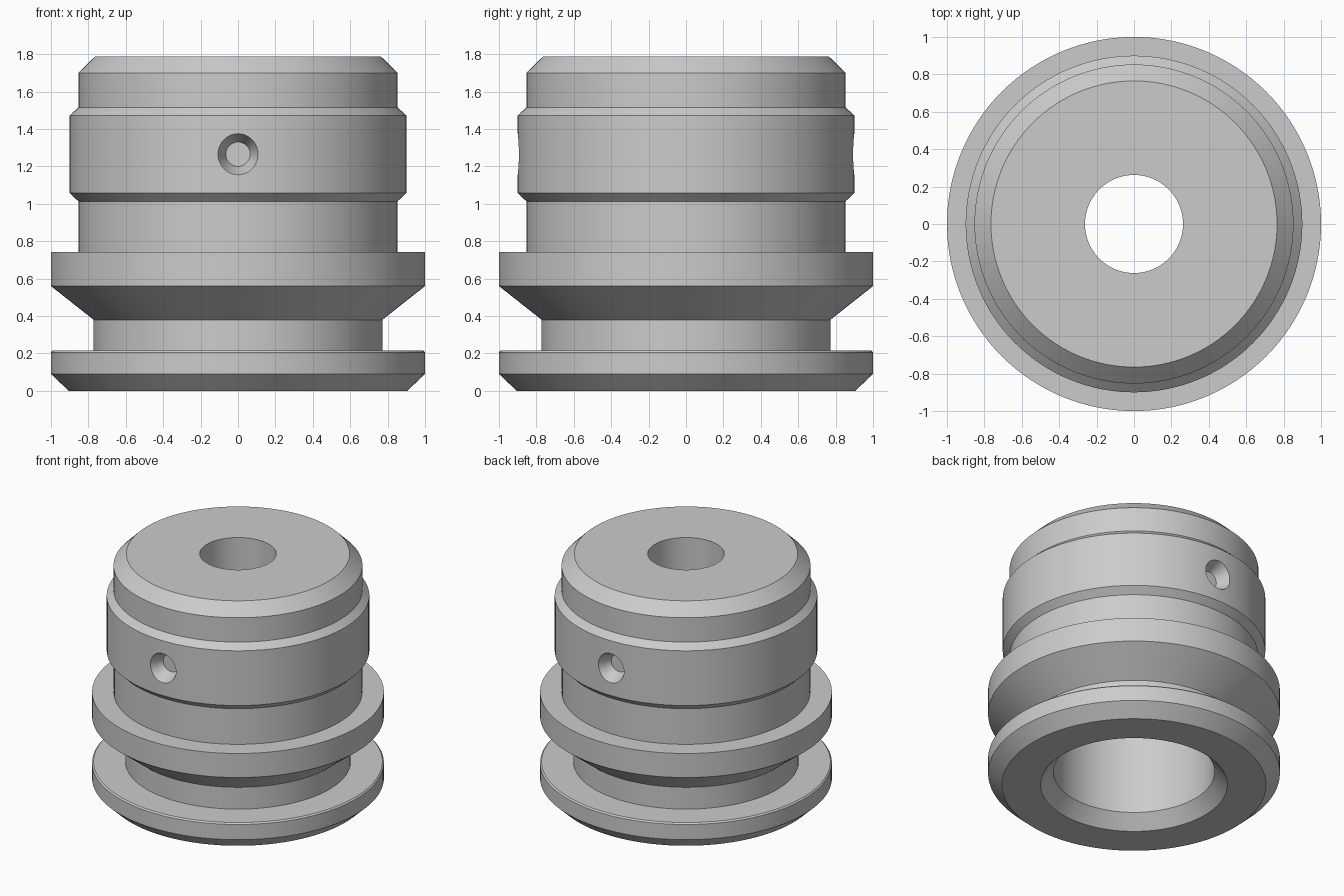
import bpy, bmesh, math
from mathutils import Matrix, Vector

if "Cube" in bpy.data.objects:
    bpy.data.objects.remove(bpy.data.objects["Cube"], do_unlink=True)

SEGMENTS = 128

grey = bpy.data.materials.new("plain_grey")
grey.use_nodes = True
colour = (0.6, 0.6, 0.6, 1)
grey.diffuse_color = colour
grey.node_tree.nodes["Principled BSDF"].inputs["Base Color"].default_value = colour


def add_object(name, bm):
    mesh = bpy.data.meshes.new(name)
    bm.to_mesh(mesh)
    bm.free()
    mesh.materials.append(grey)
    obj = bpy.data.objects.new(name, mesh)
    bpy.context.collection.objects.link(obj)
    return obj


def lathe(name, profile):
    """Turn a closed (radius, height) outline around the z axis."""
    bm = bmesh.new()
    verts = [bm.verts.new((r, 0, z)) for r, z in profile]
    edges = [bm.edges.new((a, b)) for a, b in zip(verts, verts[1:] + verts[:1])]
    bmesh.ops.spin(bm, geom=verts + edges, cent=(0, 0, 0), axis=(0, 0, 1),
                   angle=math.tau, steps=SEGMENTS)
    bmesh.ops.remove_doubles(bm, verts=bm.verts, dist=0.0005)
    bmesh.ops.recalc_face_normals(bm, faces=bm.faces)
    return add_object(name, bm)


# Outline of the outside, from the base up
flange = [(0.905, 0), (1, 0.09), (1, 0.205), (0.99, 0.215)]
neck = [(0.772, 0.215), (0.772, 0.38)]
collar = [(1, 0.56), (1, 0.742), (0.852, 0.742)]
band = [(0.852, 1.012), (0.9, 1.058), (0.9, 1.472), (0.853, 1.516)]
crown = [(0.853, 1.70), (0.765, 1.787)]

# Outline of the inside, from the top hole down to the chamfered bore
bore = [(0.262, 1.787), (0.262, 1.1), (0.553, 1.1), (0.553, 0.1), (0.64, 0)]

body = lathe("turned_body", flange + neck + collar + band + crown + bore)

# Tapered screw recesses in the front and back of the band
bm = bmesh.new()
for side in (-1, 1):
    aim = Vector((0, side, 0)).to_track_quat('Z', 'Y').to_matrix().to_4x4()
    bmesh.ops.create_cone(bm, cap_ends=True, segments=48, radius1=0.065,
                          radius2=0.155, depth=0.2,
                          matrix=Matrix.Translation((0, side * 0.9, 1.265)) @ aim)
cutter = add_object("recess_cutter", bm)
cutter.hide_render = True

cut = body.modifiers.new("recesses", 'BOOLEAN')
cut.operation = 'DIFFERENCE'
cut.solver = 'EXACT'
cut.object = cutter

bpy.ops.object.select_all(action='DESELECT')
bpy.context.view_layer.objects.active = body
body.select_set(True)
bpy.ops.object.modifier_apply(modifier=cut.name)
bpy.data.objects.remove(cutter, do_unlink=True)
bpy.ops.object.shade_smooth_by_angle(angle=math.radians(20))
